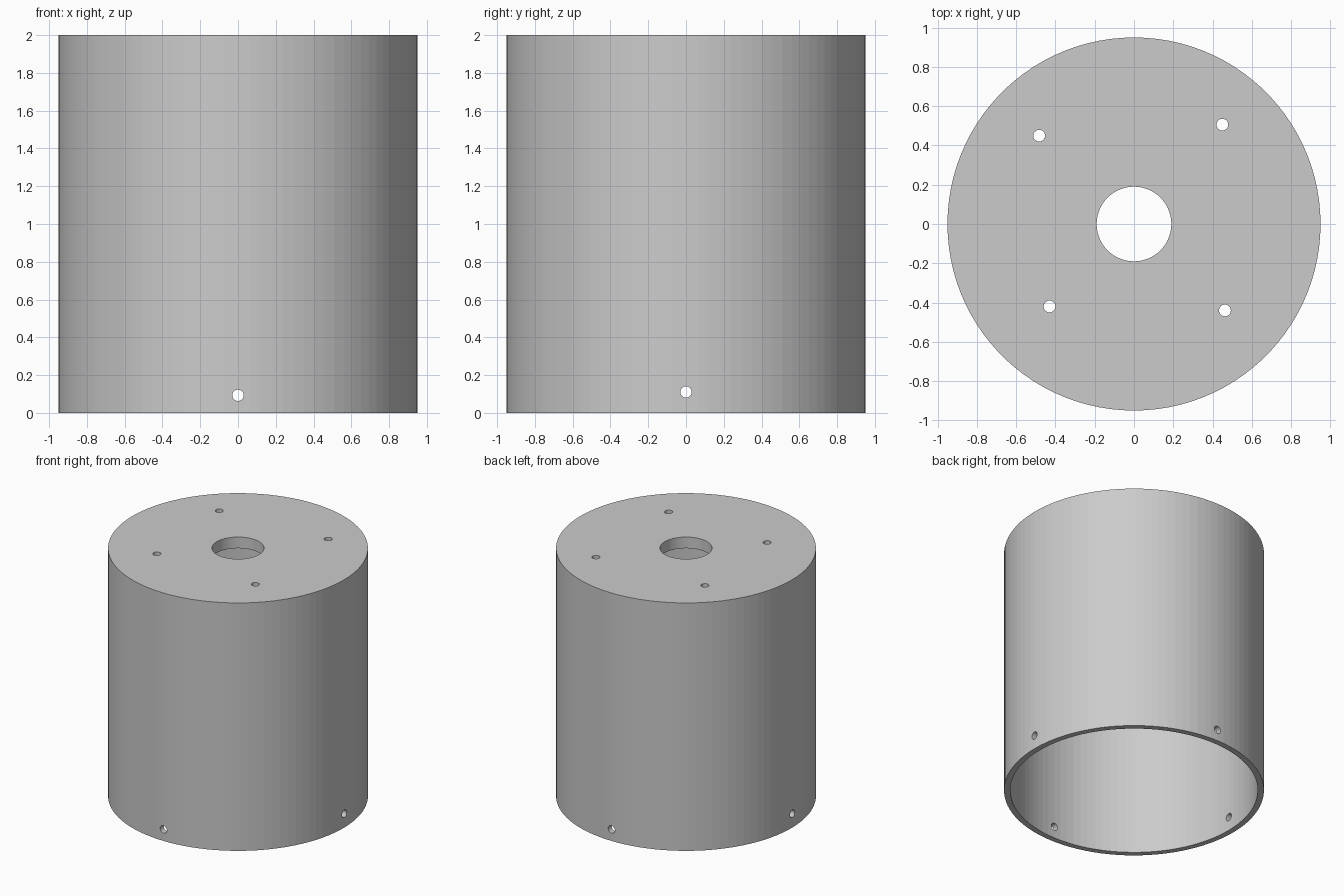
import bpy, bmesh
from math import pi, tau
from mathutils import Matrix, Vector

cube = bpy.data.objects.get("Cube")
if cube:
    bpy.data.objects.remove(cube, do_unlink=True)

HEIGHT, RADIUS, WALL, LID = 2.0, 0.95, 0.045, 0.09
BORE, SCREW = 0.19, 0.03

grey = bpy.data.materials.new("plain grey")
grey.use_nodes = True
colour = (0.6, 0.6, 0.6, 1)
grey.diffuse_color = colour
grey.node_tree.nodes["Principled BSDF"].inputs["Base Color"].default_value = colour


def make_object(name, bm):
    bmesh.ops.recalc_face_normals(bm, faces=bm.faces)
    mesh = bpy.data.meshes.new(name)
    bm.to_mesh(mesh)
    bm.free()
    mesh.materials.append(grey)
    obj = bpy.data.objects.new(name, mesh)
    bpy.context.collection.objects.link(obj)
    return obj


# Open-bottomed housing: wall and lid section turned about z
inner = RADIUS - WALL
under = HEIGHT - LID
profile = [(BORE, HEIGHT), (RADIUS, HEIGHT), (RADIUS, 0),
           (inner, 0), (inner, under), (BORE, under)]
bm = bmesh.new()
ring = [bm.verts.new((r, 0, z)) for r, z in profile]
edges = [bm.edges.new((a, b)) for a, b in zip(ring, ring[1:] + ring[:1])]
bmesh.ops.spin(bm, geom=ring + edges, cent=(0, 0, 0), axis=(0, 0, 1),
               angle=tau, steps=100)
bmesh.ops.remove_doubles(bm, verts=bm.verts, dist=0.0001)
housing = make_object("housing", bm)

# Drills for the screw holes
drills = bmesh.new()


def drill(centre, length, turn=Matrix()):
    bmesh.ops.create_cone(drills, cap_ends=True, segments=32,
                          radius1=SCREW, radius2=SCREW, depth=length,
                          matrix=Matrix.Translation(Vector(centre)) @ turn)


# Lid holes
for x, y in [(-0.483, 0.45), (0.45, 0.506), (-0.43, -0.42), (0.463, -0.44)]:
    drill((x, y, HEIGHT - LID / 2), 3 * LID)

# Wall holes near the open end, in facing pairs
for side in (-1, 1):
    drill((0, side * RADIUS, 0.093), 0.3, Matrix.Rotation(pi / 2, 4, "X"))
    drill((side * RADIUS, 0, 0.111), 0.3, Matrix.Rotation(pi / 2, 4, "Y"))

cutter = make_object("hole_cutter", drills)
cutter.hide_render = True

# Cut the holes, then discard the drills
cut = housing.modifiers.new("screw holes", "BOOLEAN")
cut.operation = "DIFFERENCE"
cut.solver = "EXACT"
cut.object = cutter
bpy.context.view_layer.objects.active = housing
housing.select_set(True)
bpy.ops.object.modifier_apply(modifier=cut.name)
bpy.data.objects.remove(cutter, do_unlink=True)
